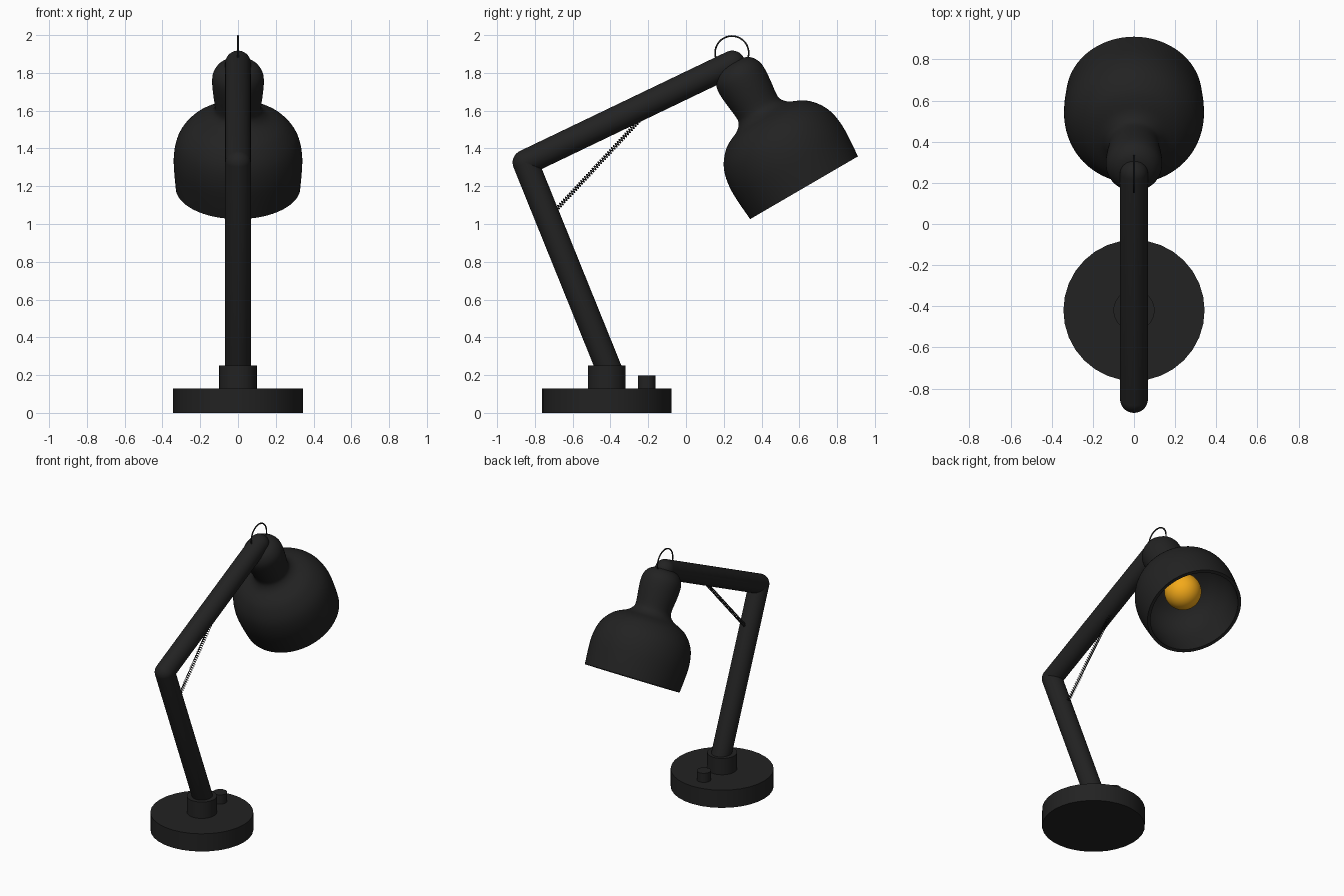
import bpy, bmesh, math
from mathutils import Vector, Matrix

if "Cube" in bpy.data.objects:
    bpy.data.objects.remove(bpy.data.objects["Cube"])

black = bpy.data.materials.new("black_metal")
black.diffuse_color = (0.016, 0.016, 0.016, 1)
black.use_nodes = True
black.node_tree.nodes["Principled BSDF"].inputs["Base Color"].default_value = black.diffuse_color
amber = bpy.data.materials.new("amber_glass")
amber.diffuse_color = (0.9, 0.4, 0.01, 1)
amber.use_nodes = True
amber.node_tree.nodes["Principled BSDF"].inputs["Base Color"].default_value = amber.diffuse_color


def finish(name, bm, mat=black):
    bmesh.ops.recalc_face_normals(bm, faces=bm.faces)
    me = bpy.data.meshes.new(name)
    bm.to_mesh(me)
    bm.free()
    ob = bpy.data.objects.new(name, me)
    bpy.context.collection.objects.link(ob)
    me.materials.append(mat)
    bpy.ops.object.select_all(action='DESELECT')
    ob.select_set(True)
    bpy.context.view_layer.objects.active = ob
    bpy.ops.object.shade_smooth_by_angle(angle=math.radians(35))
    return ob


def lathe(name, profile, matrix, mat=black, steps=32):
    """Spin (radius, height) points around local z, then place them."""
    bm = bmesh.new()
    vs = [bm.verts.new((r, 0, h)) for r, h in profile]
    es = [bm.edges.new(p) for p in zip(vs, vs[1:])]
    bmesh.ops.spin(bm, geom=vs + es, cent=(0, 0, 0), axis=(0, 0, 1),
                   angle=math.tau, steps=steps)
    bmesh.ops.remove_doubles(bm, verts=bm.verts, dist=1e-5)
    bm.transform(matrix)
    return finish(name, bm, mat)


def smooth(pts, n=3):
    """Catmull-Rom interpolation through profile points."""
    p = [Vector(q) for q in pts]
    out = []
    for i in range(len(p) - 1):
        a, b, c, d = p[max(i - 1, 0)], p[i], p[i + 1], p[min(i + 2, len(p) - 1)]
        for k in range(n):
            t = k / n
            q = 0.5 * (2*b + (c - a)*t + (2*a - 5*b + 4*c - d)*t**2
                       + (3*b - a - 3*c + d)*t**3)
            out.append((max(q.x, 0), q.y))
    return out + [tuple(p[-1])]


def disc(name, y, r, z0, z1):
    return lathe(name, [(0, z0), (r, z0), (r, z1), (0, z1)],
                 Matrix.Translation((0, y, 0)))


def arc(r, h, a0, a1, n=8):
    return [(r * abs(math.cos(a)), h + r * math.sin(a)) for a in
            (math.radians(a0 + (a1 - a0) * k / n) for k in range(n + 1))]


def rod(name, a, b, r):
    """Round-ended tube from a to b."""
    d = b - a
    m = Matrix.Translation(a) @ d.to_track_quat('Z', 'Y').to_matrix().to_4x4()
    return lathe(name, arc(r, 0, -90, 0) + arc(r, d.length, 0, 90), m)


def wire(name, pts, r, cyclic=False):
    cu = bpy.data.curves.new(name, 'CURVE')
    cu.dimensions = '3D'
    cu.bevel_depth = r
    cu.bevel_resolution = 1
    cu.use_fill_caps = True
    s = cu.splines.new('POLY')
    s.points.add(len(pts) - 1)
    for p, q in zip(s.points, pts):
        p.co = (*q, 1)
    s.use_cyclic_u = cyclic
    s.use_smooth = True
    cu.materials.append(black)
    ob = bpy.data.objects.new(name, cu)
    bpy.context.collection.objects.link(ob)
    return ob


# Base, collar and switch knob
disc("base", -0.42, 0.343, 0, 0.13)
disc("collar", -0.42, 0.10, 0.12, 0.25)
disc("switch_knob", -0.208, 0.047, 0.12, 0.197)

# Two arms meeting at the elbow
foot, elbow, tip = Vector((0, -0.395, 0.2)), Vector((0, -0.85, 1.325)), Vector((0, 0.245, 1.85))
rod("lower_arm", foot, elbow, 0.068)
rod("upper_arm", elbow, tip, 0.068)

# Tension spring between the arms
a, b = Vector((0, -0.70, 1.062)), Vector((0, -0.243, 1.553))
d = (b - a).normalized()
u, v = Vector((1, 0, 0)), d.cross(Vector((1, 0, 0)))
turns, n = 45, 10
wire("spring", [a.lerp(b, i / (turns * n)) + 0.010 * (
    u * math.cos(math.tau * i / n) + v * math.sin(math.tau * i / n))
    for i in range(turns * n + 1)], 0.003)

# Cable loop over the top joint
wire("cable_loop", [(0, 0.243 + 0.089 * math.cos(math.tau * i / 48),
                     1.906 + 0.089 * math.sin(math.tau * i / 48))
                    for i in range(48)], 0.005, True)

# Bell-shaped shade, hollow, tilted forward
head = Matrix.Translation((0, 0.625, 1.192)) @ Matrix.Rotation(math.radians(30.2), 4, 'X')
outer = [(0, .765), (.05, .762), (.1, .742), (.13, .70), (.137, .65), (.132, .58),
         (.123, .50), (.13, .465), (.16, .435), (.21, .412), (.255, .383),
         (.30, .33), (.327, .27), (.34, .19), (.338, .10), (.33, 0)]
inner = [(.308, 0), (.316, .10), (.318, .19), (.305, .26), (.28, .315), (.24, .36),
         (.19, .39), (.14, .415), (.105, .46), (.105, .58), (.10, .68), (0, .72)]
lathe("shade", smooth(outer) + smooth(inner), head, steps=64)

# Bulb with its neck running up into the shade
lathe("bulb", arc(0.124, 0.235, -90, 60, 20) + [(.05, .38), (.05, .6), (0, .6)],
      head, amber)
